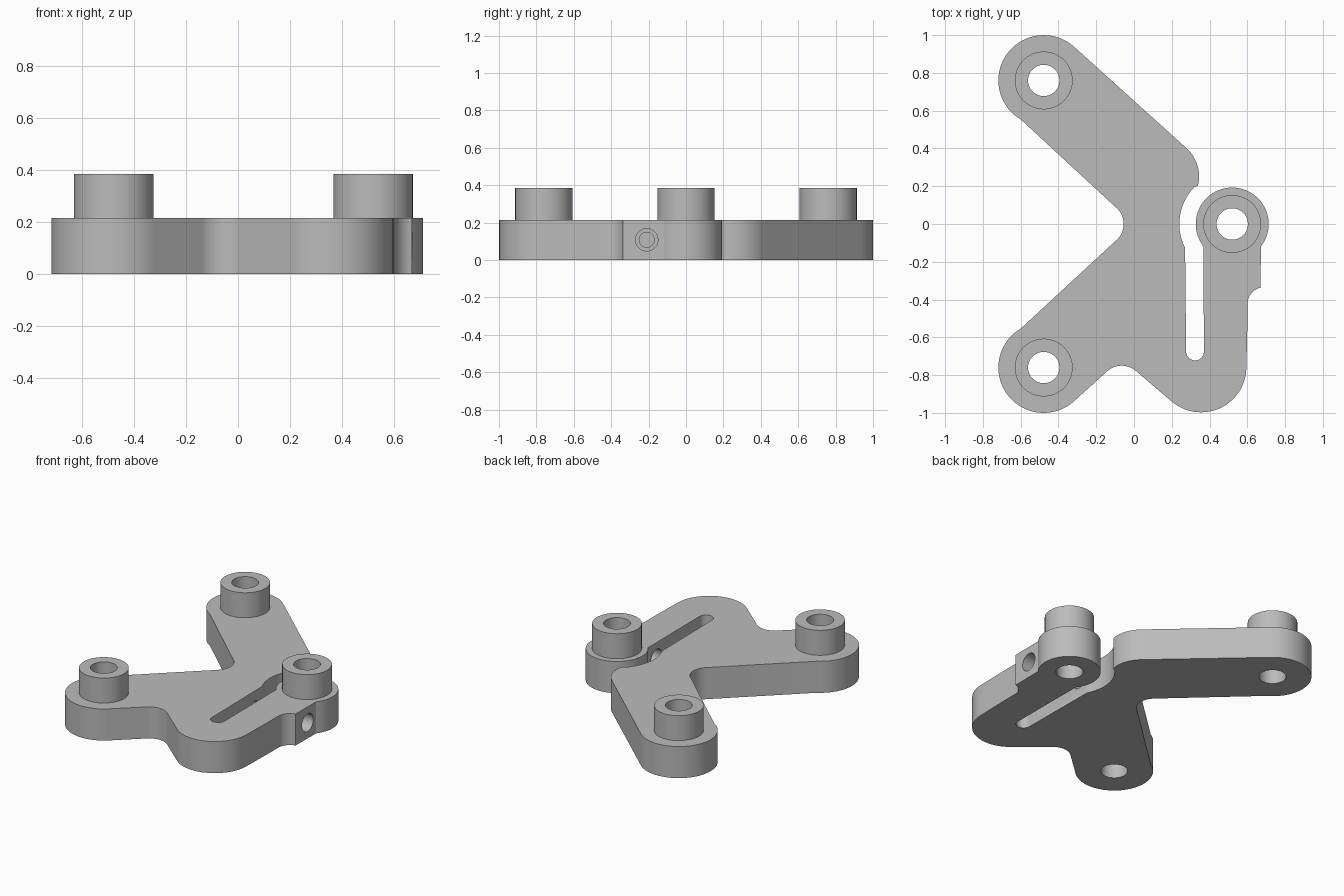
import bpy, bmesh
from math import radians, sin, cos, pi
from mathutils import Matrix

cube = bpy.data.objects.get("Cube")
if cube:
    bpy.data.objects.remove(cube, do_unlink=True)

grey = bpy.data.materials.new("Plain grey")
grey.use_nodes = True
GREY = (0.5, 0.5, 0.5, 1)
grey.diffuse_color = GREY
grey.node_tree.nodes["Principled BSDF"].inputs["Base Color"].default_value = GREY

PLATE_TOP, BOSS_TOP = 0.215, 0.385
LOBE = 0.24
BACK, FRONT, SIDE = (-0.478, 0.76), (-0.478, -0.76), (0.52, 0.0)


def arc(centre, r, a0, a1):
    """Points of an arc, angles in degrees, one step per five degrees."""
    n = max(2, round(abs(a1 - a0) / 5))
    angles = [radians(a0 + (a1 - a0) * i / n) for i in range(n + 1)]
    return [(centre[0] + r * cos(a), centre[1] + r * sin(a)) for a in angles]


def add_object(name, bm):
    bmesh.ops.recalc_face_normals(bm, faces=bm.faces[:])
    mesh = bpy.data.meshes.new(name)
    bm.to_mesh(mesh)
    bm.free()
    mesh.materials.append(grey)
    ob = bpy.data.objects.new(name, mesh)
    bpy.context.collection.objects.link(ob)
    return ob


def extrude(name, outline, height):
    bm = bmesh.new()
    face = bm.faces.new([bm.verts.new((x, y, 0)) for x, y in outline])
    top = bmesh.ops.extrude_face_region(bm, geom=[face], use_keep_orig=True)["geom"]
    verts = [v for v in top if isinstance(v, bmesh.types.BMVert)]
    bmesh.ops.translate(bm, verts=verts, vec=(0, 0, height))
    return add_object(name, bm)


def cylinder(name, centre, r, length, along_x=False):
    bm = bmesh.new()
    turn = Matrix.Rotation(pi / 2, 4, "Y") if along_x else Matrix()
    bmesh.ops.create_cone(bm, cap_ends=True, segments=64, radius1=r, radius2=r,
                          depth=length, matrix=Matrix.Translation(centre) @ turn)
    return add_object(name, bm)


def cut(target, cutter):
    mod = target.modifiers.new("Cut", "BOOLEAN")
    mod.operation, mod.solver, mod.object = "DIFFERENCE", "EXACT", cutter
    bpy.context.view_layer.objects.active = target
    bpy.ops.object.modifier_apply(modifier=mod.name)
    bpy.data.objects.remove(cutter, do_unlink=True)


# Plate outline, counter-clockwise from the front right-hand lobe
outline = (
    arc(FRONT, LOBE, 120, 310)
    + arc((-0.065, -0.865), 0.115, 130, 50)      # front fillet
    + arc((0.355, -0.757), LOBE, 230, 360)       # hinge lobe
    + [(0.6, -0.55)]
    + arc((0.69, -0.425), 0.09, 180, 103)        # notch below the screw face
    + arc(SIDE, 0.193, -38, 218)                 # clamp head
    + arc((0.323, -0.675), 0.047, 360, 180)      # slot end
    + arc(SIDE, 0.28, 207, 136)                  # clearance round the head
    + arc((0.317, 0.217), 0.024, -40, -8)
    + arc((0.14, 0.25), 0.205, -5, 50)           # shoulder
    + arc(BACK, LOBE, 48, 240)
    + arc((-0.17, 0), 0.115, 50, -50)            # inner fillet between arms
)
plate = extrude("plate", outline, PLATE_TOP)
parts = [plate]

# Bosses with bores running through the plate
for name, (x, y) in (("back", BACK), ("front", FRONT), ("side", SIDE)):
    base = PLATE_TOP - 0.005
    boss = cylinder(name + "_boss", (x, y, (base + BOSS_TOP) / 2), 0.153, BOSS_TOP - base)
    for part in (plate, boss):
        cut(part, cylinder("bore_cutter", (x, y, 0.2), 0.083, 1))
    parts.append(boss)

# Adjusting screw: clearance hole in the arm, narrower blind hole in the body
cut(plate, cylinder("clearance_cutter", (0.52, -0.21, 0.108), 0.06, 0.4, True))
cut(plate, cylinder("thread_cutter", (0.2, -0.21, 0.108), 0.04, 0.4, True))

# Smooth walls with crisp rims
bpy.ops.object.select_all(action="DESELECT")
for part in parts:
    part.select_set(True)
bpy.context.view_layer.objects.active = plate
bpy.ops.object.shade_smooth_by_angle(angle=radians(30))
